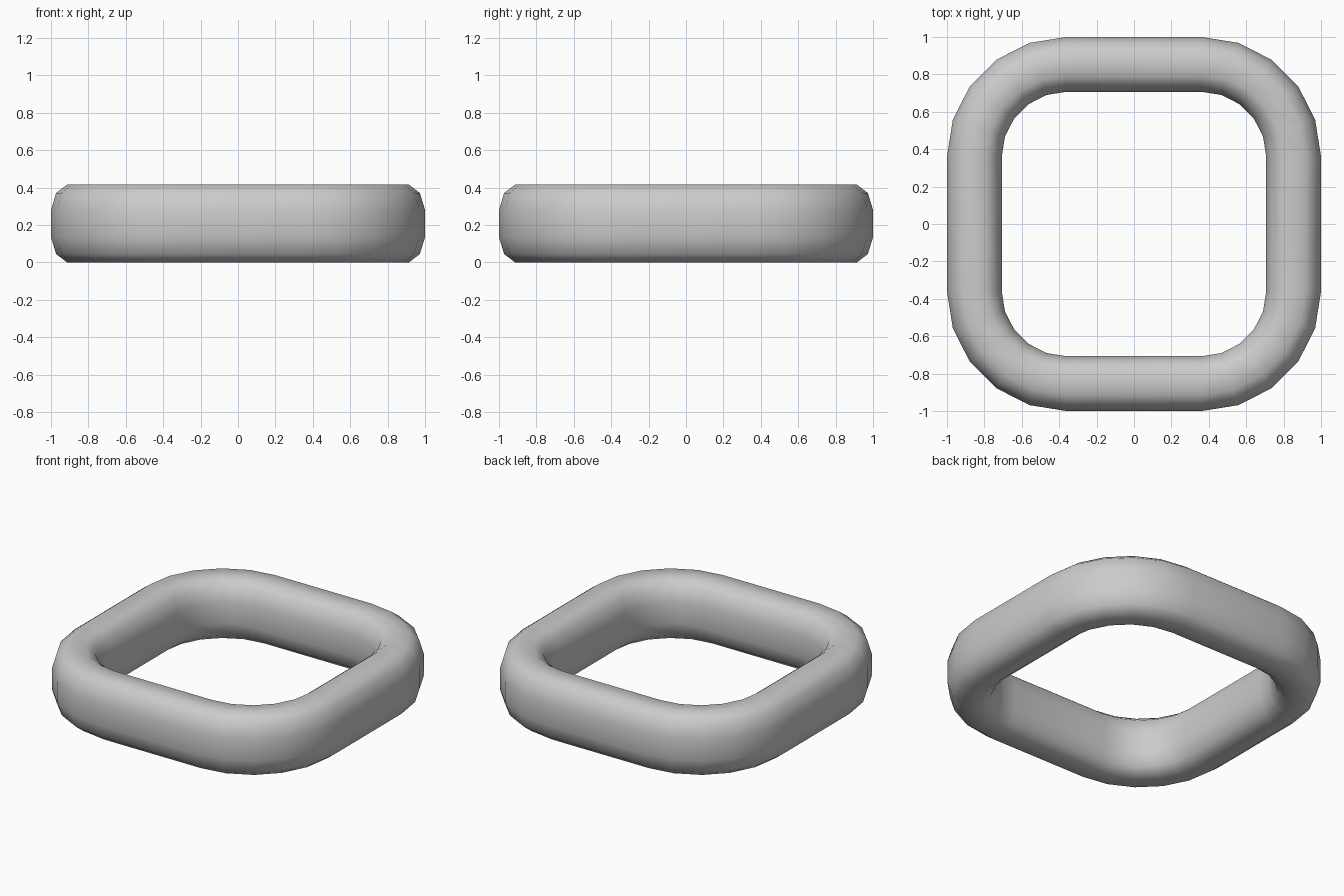
import bpy, bmesh
from math import radians, cos, sin

if "Cube" in bpy.data.objects:
    bpy.data.objects.remove(bpy.data.objects["Cube"])

# Rounded-rectangle cross-section: (offset from ring centre line, height)
MID, C, H = 0.8535, 0.36, 0.415
quarter = [(0.1465, 0.073), (0.119, 0.163), (0.061, H / 2)]
section = quarter + [(-a, b) for a, b in reversed(quarter)]
section += [(-a, -b) for a, b in section]

# Sweep it around a rounded square, five segments per corner
bm = bmesh.new()
rings = []
for corner in range(4):
    sx, sy = [(1, 1), (-1, 1), (-1, -1), (1, -1)][corner]
    for i in range(6):
        ang = radians(corner * 90 + i * 18)
        rings.append([bm.verts.new((sx * C + (MID - C + d) * cos(ang),
                                    sy * C + (MID - C + d) * sin(ang),
                                    H / 2 + z)) for d, z in section])

n = len(section)
for i, a in enumerate(rings):
    b = rings[(i + 1) % len(rings)]
    for j in range(n):
        k = (j + 1) % n
        bm.faces.new((a[j], b[j], b[k], a[k])).smooth = True
bmesh.ops.recalc_face_normals(bm, faces=bm.faces)

# Ring object
mesh = bpy.data.meshes.new("rounded_square_ring")
bm.to_mesh(mesh)
bm.free()
ring = bpy.data.objects.new("rounded_square_ring", mesh)
bpy.context.collection.objects.link(ring)
